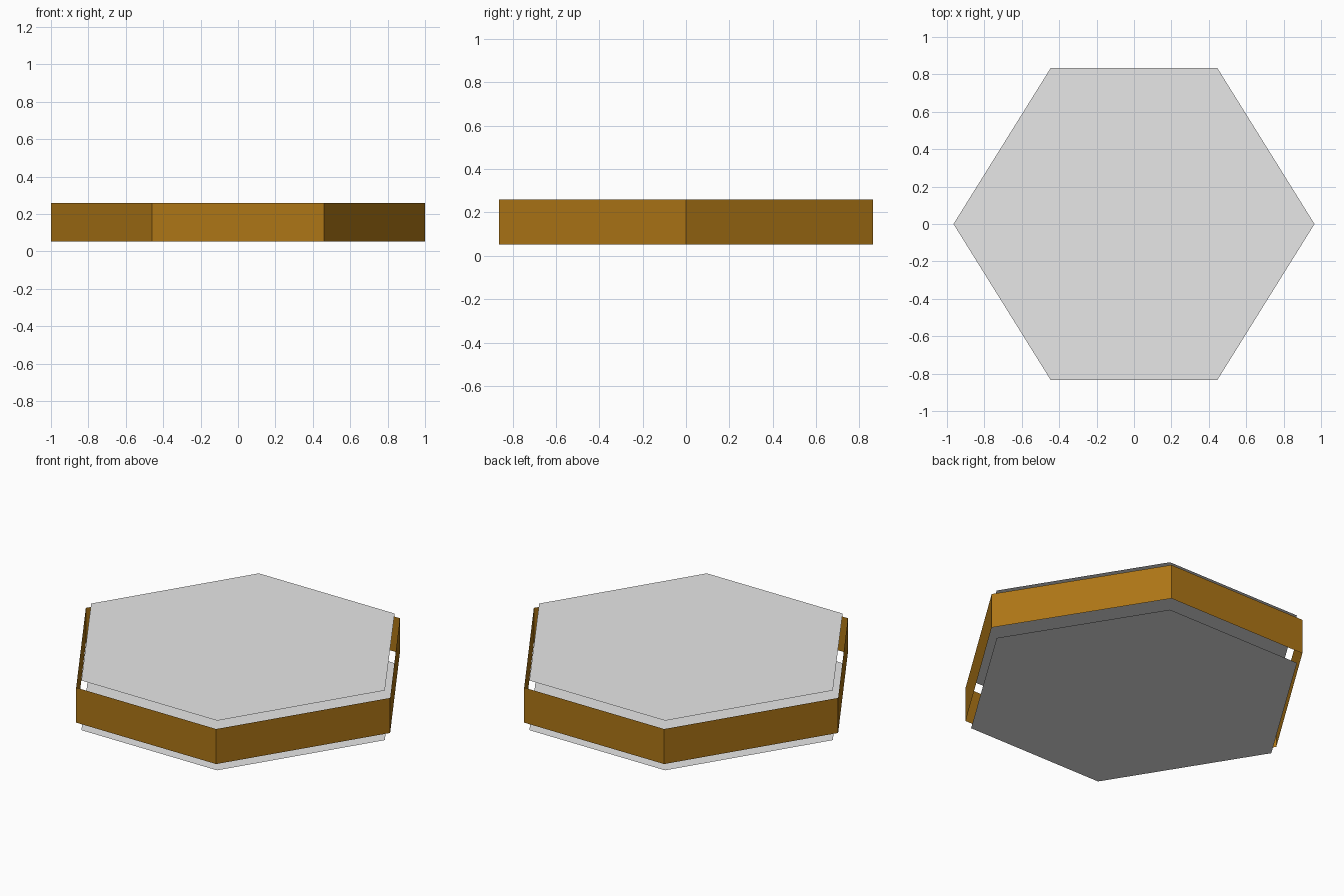
import bpy

if "Cube" in bpy.data.objects:
    bpy.data.objects.remove(bpy.data.objects["Cube"])

def material(name, rgb):
    m = bpy.data.materials.new(name)
    m.diffuse_color = (*rgb, 1.0)
    m.use_nodes = True
    m.node_tree.nodes["Principled BSDF"].inputs["Base Color"].default_value = m.diffuse_color
    return m

grey = material("light grey", (0.8, 0.8, 0.8))
brown = material("ochre brown", (0.42, 0.18, 0.008))

def hexagon(rx, cx, cy, z):
    """Six corners, counter-clockwise, pointing along x."""
    return [(x, y, z) for x, y in
            ((rx, 0), (cx, cy), (-cx, cy), (-rx, 0), (-cx, -cy), (cx, -cy))]

def sheet(name, verts, faces, mat):
    me = bpy.data.meshes.new(name)
    me.from_pydata(verts, [], faces)
    me.materials.append(mat)
    ob = bpy.data.objects.new(name, me)
    bpy.context.collection.objects.link(ob)

# Thin top and bottom plates, floating clear of the rim
sheet("top_plate", hexagon(0.965, 0.446, 0.833, 0.295), [range(6)], grey)
sheet("bottom_plate", hexagon(0.965, 0.446, 0.833, 0.0), [range(5, -1, -1)], grey)

# Open rim band of six flat walls
sheet("side_rim",
      hexagon(1.0, 0.46, 0.862, 0.052) + hexagon(1.0, 0.46, 0.862, 0.26),
      [(i, (i + 1) % 6, (i + 1) % 6 + 6, i + 6) for i in range(6)], brown)
